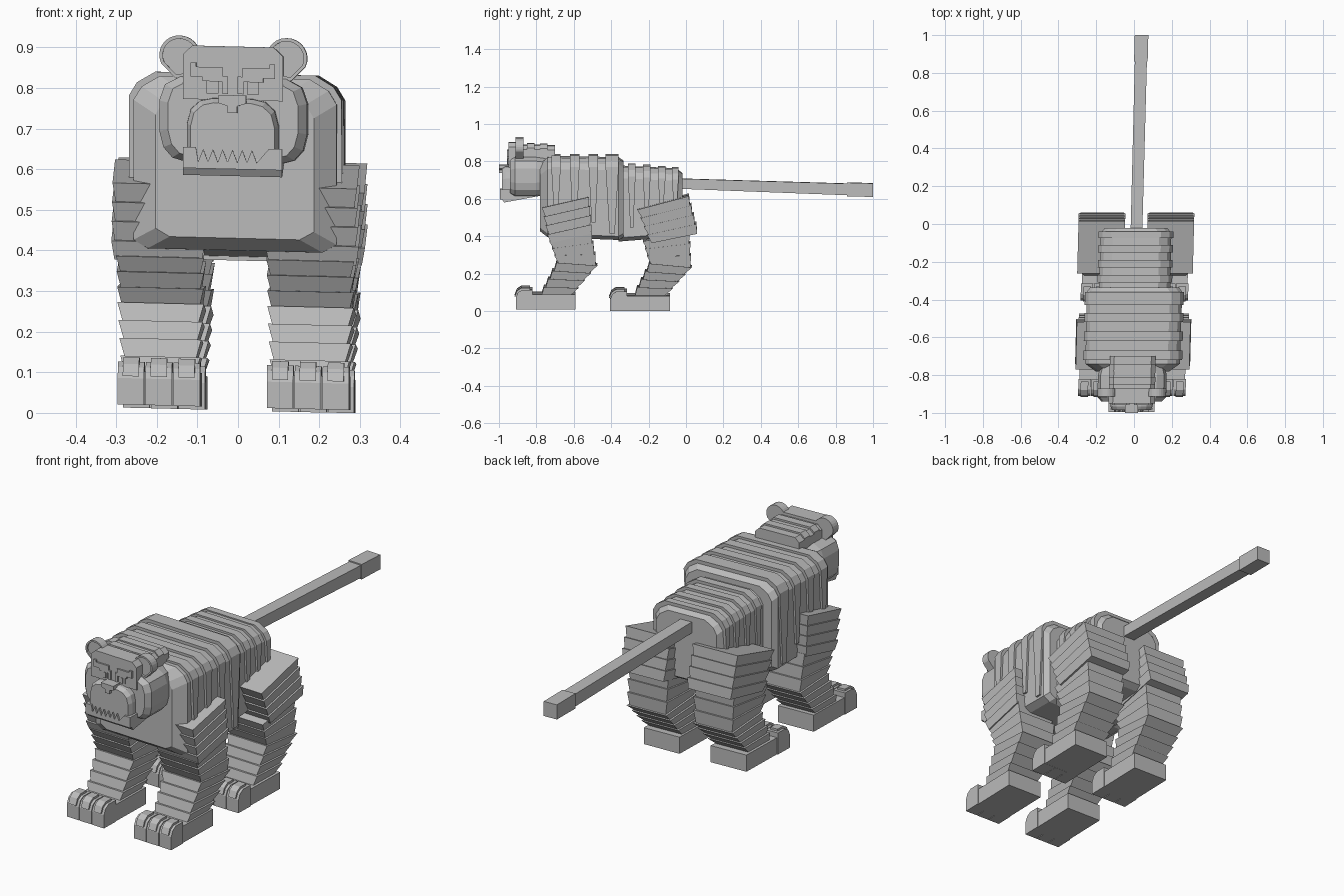
import bpy, bmesh, math

if "Cube" in bpy.data.objects:
    bpy.data.objects.remove(bpy.data.objects["Cube"])

grey = bpy.data.materials.new("stone_grey")
grey.diffuse_color = (0.5, 0.5, 0.5, 1)
grey.use_nodes = True
grey.node_tree.nodes["Principled BSDF"].inputs["Base Color"].default_value = grey.diffuse_color


def finish(name, bm):
    """Recalculate normals, apply the slight lean of the figure, create the object."""
    bmesh.ops.recalc_face_normals(bm, faces=bm.faces[:])
    for v in bm.verts:
        x, y, z = v.co
        v.co = (x + 0.012 + 0.026 * y, y, max(0, z - 0.025 * x))
    me = bpy.data.meshes.new(name)
    bm.to_mesh(me)
    bm.free()
    me.materials.append(grey)
    ob = bpy.data.objects.new(name, me)
    bpy.context.collection.objects.link(ob)
    return ob


def loft(name, rings):
    """Skin a list of equal-length closed rings and cap both ends."""
    bm = bmesh.new()
    vs = [[bm.verts.new(p) for p in r] for r in rings]
    n = len(vs[0])
    for a, b in zip(vs, vs[1:]):
        for i in range(n):
            j = (i + 1) % n
            bm.faces.new((a[i], a[j], b[j], b[i]))
    bm.faces.new(vs[0])
    bm.faces.new(vs[-1])
    return finish(name, bm)


def box(name, x0, x1, y0, y1, z0, z1):
    ring = lambda y: [(x0, y, z0), (x1, y, z0), (x1, y, z1), (x0, y, z1)]
    return loft(name, [ring(y0), ring(y1)])


def plate(name, pts, y0, y1):
    """Outline in x, z extruded along y."""
    return loft(name, [[(x, y, z) for x, z in pts] for y in (y0, y1)])


def mirror_outline(half):
    return half + [(-x, z) for x, z in reversed(half)]


def lerp(a, b, t):
    return tuple(p + (q - p) * t for p, q in zip(a, b))


# ---- torso ----
def torso_ring(y, w, bot, top, ch=0.06):
    half = [(w - 0.035, bot), (w, bot + 0.02), (w, top - ch),
            (w - 0.02, top - ch * 0.45), (w - ch - 0.005, top)]
    return [(x, y, z) for x, z in mirror_outline(half)]


loft("chest", [torso_ring(-0.78, 0.195, 0.43, 0.79),
               torso_ring(-0.74, 0.25, 0.40, 0.825),
               torso_ring(-0.36, 0.253, 0.385, 0.818),
               torso_ring(-0.335, 0.235, 0.40, 0.80)])
loft("hindquarters", [torso_ring(-0.36, 0.19, 0.375, 0.775),
                      torso_ring(-0.05, 0.187, 0.40, 0.76),
                      torso_ring(-0.02, 0.165, 0.42, 0.735)])


def band(name, y0, y1, w, top, low, ch=0.06):
    """Raised stripe over the back that tapers down both flanks."""
    half = [(w, low), (w, top - ch), (w - 0.02, top - ch * 0.45), (w - ch - 0.005, top)]
    mid = (y0 + y1) / 2
    rings = []
    for y in (y0, y1):
        rings.append([(x, mid + (y - mid) * (0.4 if z == low else 1), z)
                      for x, z in mirror_outline(half)])
    loft(name, rings)


for i, (a, b, low) in enumerate([(-0.72, -0.67, 0.52), (-0.62, -0.57, 0.47),
                                 (-0.52, -0.47, 0.48), (-0.43, -0.36, 0.42)]):
    band(f"chest_stripe_{i}", a, b, 0.262, 0.835, low)
for i, (a, b, low) in enumerate([(-0.31, -0.27, 0.45), (-0.23, -0.19, 0.5),
                                 (-0.15, -0.11, 0.55), (-0.075, -0.04, 0.55)]):
    band(f"rump_stripe_{i}", a, b, 0.198, 0.785 - 0.006 * i, low)


# ---- tail ----
def tail_ring(y, zc, h, w):
    return [(-w + 0.002, y, zc - h), (w + 0.002, y, zc - h),
            (w + 0.002, y, zc + h), (-w + 0.002, y, zc + h)]


loft("tail", [tail_ring(-0.06, 0.682, 0.027, 0.031), tail_ring(0.88, 0.65, 0.031, 0.032)])
loft("tail_tip", [tail_ring(0.86, 0.65, 0.037, 0.036), tail_ring(1.0, 0.647, 0.036, 0.036)])


# ---- legs ----
def leg_ring(key, grow, s):
    x0, x1, fy, fz, by, bz = key
    d = math.hypot(by - fy, bz - fz)
    uy, uz = (by - fy) / d * grow, (bz - fz) / d * grow
    x0, x1 = (x0 - grow) * s, (x1 + grow) * s
    return [(x0, fy - uy, fz - uz), (x1, fy - uy, fz - uz),
            (x1, by + uy, bz + uz), (x0, by + uy, bz + uz)]


def leg_part(name, top, bottom, bands, grow, s):
    """Stepped segment: each band is wide at its top and narrows downward."""
    rings = []
    for i in range(bands):
        rings.append(leg_ring(lerp(top, bottom, i / bands), grow, s))
        rings.append(leg_ring(lerp(top, bottom, (i + 1) / bands), -grow * 0.4, s))
    loft(name, rings)


# each key: inner x, outer x, front y, front z, back y, back z
LEGS = {
    "front": [(0.08, 0.295, -0.765, 0.56, -0.525, 0.615),
              (0.08, 0.30, -0.725, 0.37, -0.505, 0.42),
              (0.083, 0.287, -0.725, 0.38, -0.51, 0.43),
              (0.085, 0.284, -0.685, 0.265, -0.48, 0.25),
              (0.095, 0.272, -0.775, 0.09, -0.615, 0.09)],
    "rear": [(0.065, 0.30, -0.255, 0.55, 0.01, 0.62),
             (0.065, 0.30, -0.185, 0.37, 0.062, 0.42),
             (0.073, 0.285, -0.225, 0.38, 0.015, 0.43),
             (0.08, 0.282, -0.19, 0.26, 0.025, 0.24),
             (0.09, 0.272, -0.275, 0.09, -0.11, 0.09)],
}
for end, k in LEGS.items():
    fy, fz = (-0.91, 0.014) if end == "front" else (-0.405, 0.006)
    for side, s in (("left", -1), ("right", 1)):
        tag = f"{end}_{side}"
        leg_part(f"{tag}_thigh", k[0], k[1], 4, 0.006, s)
        leg_part(f"{tag}_knee", k[2], k[3], 3, 0.006, s)
        leg_part(f"{tag}_shin", k[3], k[4], 4, 0.007, s)
        box(f"{tag}_foot", 0.085 * s, 0.28 * s, fy + 0.05, fy + 0.32, fz, fz + 0.082)
        # rounded toes, each with a narrow knuckle plate
        toe = [(0, 0), (0, 0.065), (0.012, 0.092), (0.035, 0.106), (0.09, 0.106), (0.09, 0)]
        nail = [(-0.006, 0.07), (0.006, 0.1), (0.03, 0.116), (0.075, 0.116),
                (0.075, 0.08), (0.02, 0.07)]
        for i in range(3):
            c = (0.115 + 0.0685 * i) * s
            for part, prof, w in (("toe", toe, 0.0325), ("knuckle", nail, 0.02)):
                loft(f"{tag}_{part}_{i}", [[(c + d, fy + y, fz + z) for y, z in prof]
                                           for d in (-w, w)])

# ---- head ----
cheek = [(0.115, 0.615), (0.15, 0.625), (0.172, 0.65), (0.182, 0.69),
         (0.182, 0.765), (0.168, 0.805), (0.13, 0.825)]


def cheek_ring(y, k):
    return [(x * k, y, 0.72 + (z - 0.72) * k) for x, z in mirror_outline(cheek)]


loft("cheeks", [cheek_ring(-0.94, 0.88), cheek_ring(-0.915, 1),
                cheek_ring(-0.80, 1), cheek_ring(-0.75, 0.93)])
skull = mirror_outline([(0.123, 0.77), (0.123, 0.88), (0.10, 0.902)])
plate("forehead", skull, -0.95, -0.87)
for i, (a, b, g) in enumerate([(-0.88, -0.85, 0.985), (-0.85, -0.81, 0.994), (-0.81, -0.78, 0.984),
                               (-0.78, -0.74, 0.991), (-0.74, -0.70, 0.982)]):
    plate(f"crown_step_{i}", [(x * g, z * g) for x, z in skull], a, b)

# muzzle, arched and rounded toward the front
snout = [(0.112, 0.62), (0.112, 0.71), (0.103, 0.745), (0.08, 0.766), (0.05, 0.773)]
loft("muzzle", [[(x * k, y, 0.64 + (z - 0.64) * k) for x, z in mirror_outline(snout)]
                for y, k in ((-0.985, 0.92), (-0.965, 1), (-0.90, 1.02))])
plate("nose", [(-0.034, 0.782), (0.034, 0.782), (0.034, 0.762), (0.012, 0.755), (0.012, 0.738),
               (-0.012, 0.738), (-0.012, 0.755), (-0.034, 0.762)], -1.0, -0.94)

# lower jaw and zigzag teeth
loft("jaw", [[(x, -0.972, 0.583), (x, -0.99, 0.61), (x, -0.985, 0.625), (x, -0.80, 0.64),
              (x, -0.80, 0.615)] for x in (-0.122, 0.122)])
teeth = [(-0.122, 0.60), (-0.122, 0.652), (-0.09, 0.652)]
for i in range(7):
    x = -0.084 + 0.024 * i
    teeth += [(x, 0.617), (x + 0.012, 0.648)]
teeth = teeth[:-1] + [(0.09, 0.652), (0.122, 0.652), (0.122, 0.60)]
plate("teeth", teeth, -0.994, -0.982)
for side, s in (("left", -1), ("right", 1)):
    box(f"{side}_lip", 0.108 * s, 0.122 * s, -0.985, -0.92, 0.62, 0.652)
    # brow, eye and pupil plates
    brow = [(0.104, 0.86), (0.09, 0.86), (0.09, 0.85), (0.024, 0.85), (0.024, 0.828),
            (0.012, 0.828), (0.012, 0.785), (0.026, 0.785), (0.026, 0.815),
            (0.075, 0.815), (0.075, 0.825), (0.104, 0.825)]
    plate(f"{side}_brow", [(x * s, z) for x, z in brow], -0.958, -0.945)
    box(f"{side}_eye", 0.035 * s, 0.065 * s, -0.954, -0.945, 0.785, 0.82)
    box(f"{side}_pupil", 0.04 * s, 0.053 * s, -0.957, -0.945, 0.785, 0.812)
    # round ear with a rim
    pts = [((0.132 + 0.05 * math.cos(a)) * s, 0.877 + 0.049 * math.sin(a))
           for a in [math.radians(-25 + 205 * i / 14) for i in range(15)]]
    pts += [(0.10 * s, 0.83), (0.142 * s, 0.82)]
    ctr = (0.13 * s, 0.875)
    inner = [lerp(ctr, p, 0.84) for p in pts]
    loft(f"{side}_ear", [[(x, y, z) for x, z in o] for o, y in
                         ((inner, -0.903), (inner, -0.912), (pts, -0.912), (pts, -0.87))])
